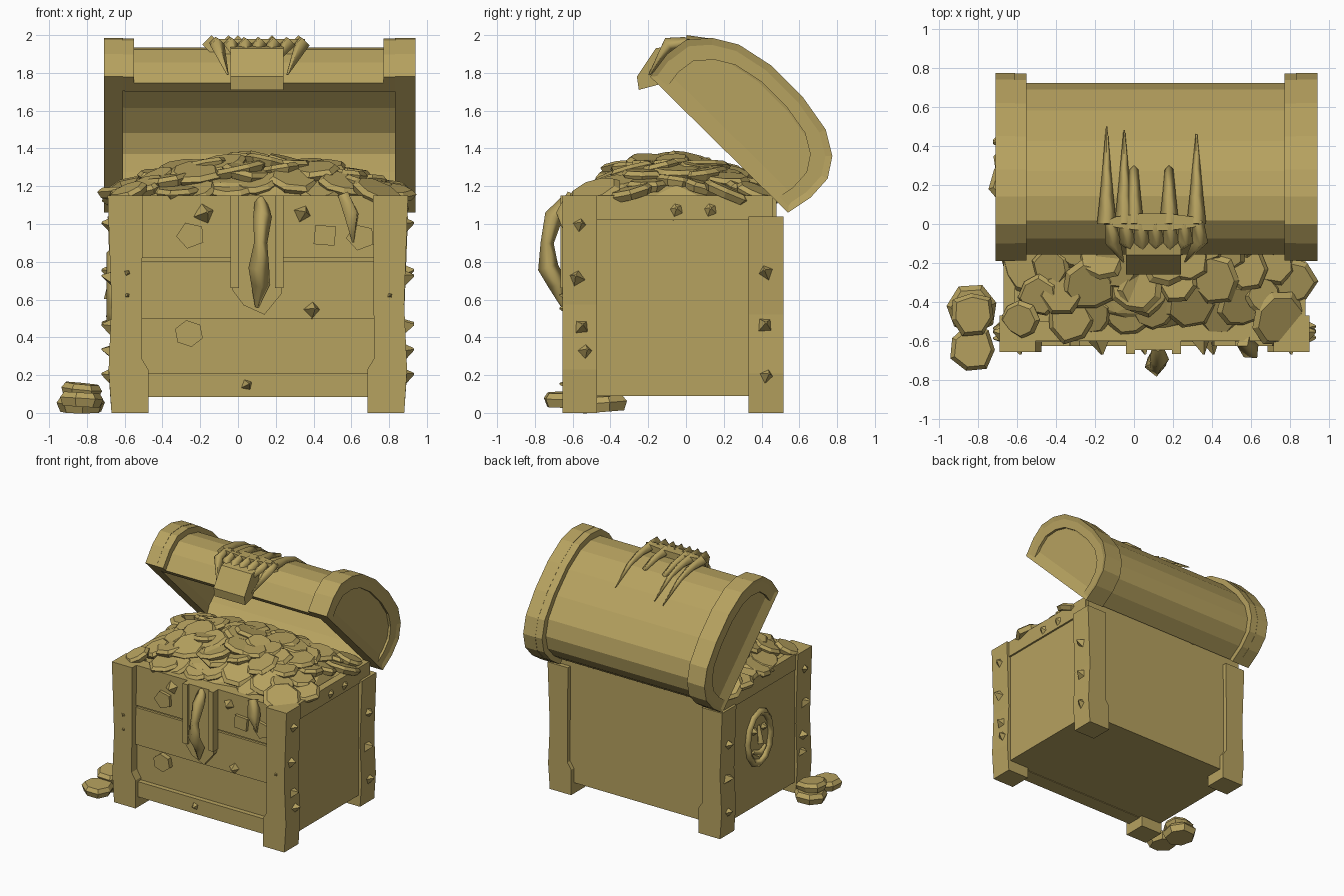
import bpy
import bmesh
import math
import random
from mathutils import Vector, Matrix

random.seed(4)
default_cube = bpy.data.objects.get("Cube")
if default_cube:
    bpy.data.objects.remove(default_cube, do_unlink=True)

gold = bpy.data.materials.new("old_gold")
gold.use_nodes = True
colour = (0.47, 0.36, 0.115, 1)
gold.diffuse_color = colour
gold.node_tree.nodes["Principled BSDF"].inputs["Base Color"].default_value = colour

MIDDLE = 0.105  # centre line of the chest along x


def finish(name, bm):
    """Turn a bmesh into a flat-shaded object."""
    bmesh.ops.recalc_face_normals(bm, faces=bm.faces)
    mesh = bpy.data.meshes.new(name)
    bm.to_mesh(mesh)
    bm.free()
    mesh.materials.append(gold)
    obj = bpy.data.objects.new(name, mesh)
    bpy.context.collection.objects.link(obj)
    return obj


def prism(name, outline, axis, low, high, recess=None):
    """Extrude an outline along an axis; recess sinks a panel in both ends."""
    def place(point, depth):
        coords = list(point)
        coords.insert("xyz".index(axis), depth)
        return coords
    bm = bmesh.new()
    ends = [[bm.verts.new(place(p, d)) for p in outline] for d in (low, high)]
    caps = [bm.faces.new(ring) for ring in ends]
    for i in range(len(outline)):
        j = (i + 1) % len(outline)
        bm.faces.new((ends[0][i], ends[0][j], ends[1][j], ends[1][i]))
    bmesh.ops.recalc_face_normals(bm, faces=bm.faces)
    if recess:
        bmesh.ops.inset_individual(bm, faces=caps, thickness=recess, depth=-0.03)
    return finish(name, bm)


def box(name, x, y, z):
    return prism(name, [(x[0], y[0]), (x[1], y[0]), (x[1], y[1]), (x[0], y[1])], "z", *z)


def spike(name, base, direction, radius, length, sides=4):
    """Small crooked pyramid growing out of a surface."""
    bm = bmesh.new()
    turn = Vector(direction).to_track_quat("Z", "Y").to_matrix().to_4x4()
    spin = Matrix.Rotation(random.uniform(0, math.pi), 4, "Z")
    bmesh.ops.create_cone(bm, cap_ends=True, segments=sides, radius1=radius, radius2=radius * 0.1,
                          depth=length, matrix=Matrix.Translation(base) @ turn @ spin)
    return finish(name, bm)


def tube(name, points, radii, cyclic=False):
    """Faceted strand with a varying thickness."""
    curve = bpy.data.curves.new(name, "CURVE")
    curve.dimensions = "3D"
    curve.bevel_depth = 1
    curve.bevel_resolution = 0
    curve.use_fill_caps = True
    spline = curve.splines.new("POLY")
    spline.points.add(len(points) - 1)
    spline.use_cyclic_u = cyclic
    for node, point, radius in zip(spline.points, points, radii):
        node.co = (*point, 1)
        node.radius = radius
    curve.materials.append(gold)
    obj = bpy.data.objects.new(name, curve)
    bpy.context.collection.objects.link(obj)
    return obj


def coin(name, centre, radius, tilt, thickness=0.055):
    """Rough thick coin with a chamfered, uneven rim."""
    bm = bmesh.new()
    sides = random.choice((7, 8, 9))
    wobble = [random.uniform(0.88, 1.08) for _ in range(sides)]
    rings = []
    for height, scale in ((-0.5, 0.85), (0.1, 1), (0.5, 0.82)):
        rings.append([bm.verts.new((radius * scale * w * math.cos(i * math.tau / sides),
                                    radius * scale * w * math.sin(i * math.tau / sides),
                                    height * thickness)) for i, w in enumerate(wobble)])
    bm.faces.new(rings[0])
    bm.faces.new(rings[-1])
    for lower, upper in zip(rings, rings[1:]):
        for i in range(sides):
            j = (i + 1) % sides
            bm.faces.new((lower[i], lower[j], upper[j], upper[i]))
    lean = Matrix.Rotation(tilt[0], 4, "X") @ Matrix.Rotation(tilt[1], 4, "Y")
    spin = Matrix.Rotation(random.uniform(0, math.tau), 4, "Z")
    bm.transform(Matrix.Translation(centre) @ lean @ spin)
    return finish(name, bm)


# Chest body with planks and bottom rail
box("chest_body", (-0.66, 0.865), (-0.585, 0.48), (0.09, 1.14))
box("front_bottom_rail", (-0.5, 0.72), (-0.625, -0.5), (0.085, 0.21))
box("front_middle_plank", (-0.52, 0.73), (-0.605, -0.5), (0.5, 0.805))
box("front_top_plank", (-0.52, 0.73), (-0.6, -0.5), (0.82, 1.15))
for side, x in (("left", 0.82), ("right", -0.67)):
    box(side + "_rim", (x, x + 0.06), (-0.5, 0.46), (1.02, 1.15))

# Corner posts with wider feet
post = [(-0.69, 1), (-0.505, 1), (-0.51, 0.25), (-0.475, 0.2), (-0.475, 0),
        (-0.67, 0), (-0.685, 0.2), (-0.67, 0.5)]
for side, sign in (("right", 1), ("left", -1)):
    for end, height, y in (("front", 1.15, (-0.655, -0.47)), ("back", 1.04, (0.33, 0.515))):
        outline = [(MIDDLE + sign * (px - MIDDLE), pz * height) for px, pz in post]
        prism(f"{end}_{side}_post", outline, "y", *y)

# Open lid: hollow barrel between two end bands
arch = [(-0.19, 1.78), (-0.10, 1.90), (0, 1.975), (0.14, 1.985), (0.28, 1.95), (0.45, 1.84),
        (0.62, 1.67), (0.74, 1.5), (0.775, 1.36), (0.75, 1.24), (0.66, 1.14), (0.54, 1.06)]
hub = Vector((0.19, 1.41))


def scaled_arch(scale):
    return [tuple(hub + (Vector(p) - hub) * scale) for p in arch]


prism("lid_barrel", scaled_arch(0.91) + scaled_arch(0.79)[::-1], "x", -0.6, 0.83)
for side, rim, cap in (("right", (-0.70, -0.55), (-0.71, -0.61)),
                       ("left", (0.77, 0.93), (0.83, 0.94))):
    prism(side + "_lid_band", scaled_arch(0.995) + scaled_arch(0.8)[::-1], "x", *rim)
    prism(side + "_lid_end", arch, "x", *cap, recess=0.11)

# Lid clasp with ragged ornament and strands running over the barrel
prism("lid_clasp", [(-0.25, 1.71), (-0.26, 1.78), (-0.16, 1.93), (-0.05, 1.95), (-0.1, 1.75)],
      "x", -0.04, 0.24)
ornament = [(MIDDLE + 0.25 * math.cos(a * math.tau / 10), 0.01 + 0.045 * math.sin(a * math.tau / 10))
            for a in range(10)]
prism("clasp_crown", ornament, "z", 1.9, 1.98)
for i in range(7):
    x = -0.12 + i * 0.075
    reach = 0.12 if i % 2 else 0.19
    tube("crown_fang", [(x, 0, 1.96), (x + 0.01, -0.09, 1.95), (x * 0.7 + 0.03, -0.08 - reach * 0.6, 1.98 - reach)],
         (0.03, 0.04, 0.005))
for x, back in ((-0.14, 0.5), (-0.05, 0.48), (0.0, 0.25), (0.18, 0.22), (0.32, 0.46)):
    tube("lid_strand", [(x, 0, 1.95), (x, 0.14, 1.945), (x, 0.28, 1.905), (x, back, 1.915 - back * 0.28)],
         (0.05, 0.035, 0.022, 0.004))

# Lock strap and hanging hook
prism("lock_strap", [(-0.04, 1.15), (-0.03, 0.65), (0.03, 0.57), (0.14, 0.52), (0.23, 0.63), (0.24, 1.15)],
      "y", -0.645, -0.57)
for x in (-0.02, 0.215):
    box("strap_edge", (x - 0.02, x + 0.025), (-0.665, -0.6), (0.66, 1.15))
tube("lock_hook", [(0.12, -0.63, 1.13), (0.13, -0.70, 1.04), (0.12, -0.735, 0.9), (0.11, -0.73, 0.77),
                   (0.12, -0.68, 0.68), (0.1, -0.65, 0.56)], (0.03, 0.05, 0.035, 0.055, 0.05, 0.01))

# Heap of coins on a low mound
bm = bmesh.new()
bmesh.ops.create_icosphere(bm, subdivisions=2, radius=1)
bm.transform(Matrix.Translation((MIDDLE, -0.05, 1.13)) @ Matrix.Diagonal((0.75, 0.5, 0.17, 1)))
finish("coin_mound", bm)
for column in range(9):
    for row in range(7):
        u = (column - 4) / 4 + random.uniform(-0.1, 0.1)
        v = (row - 3) / 3 + random.uniform(-0.12, 0.12)
        height = 1.165 + 0.165 * max(0, 1 - u * u) ** 0.6 * max(0, 1 - v * v) ** 0.6
        tilt = (-v * 0.3 + random.uniform(-0.22, 0.22), u * 0.2 + random.uniform(-0.22, 0.22))
        coin("heap_coin", (MIDDLE + u * 0.65, -0.06 + v * 0.39, height),
             random.uniform(0.1, 0.15), tilt)

# Coins fallen on the floor
coin("floor_coin", (-0.83, -0.44, 0.045), 0.13, (0.08, 0), 0.08)
coin("floor_coin", (-0.83, -0.64, 0.07), 0.13, (0, 0.06), 0.075)
coin("floor_coin", (-0.83, -0.46, 0.12), 0.12, (0.05, 0.1), 0.07)

# Front patches and splinters
for x, z, sides in ((-0.25, 0.94, 5), (0.46, 0.94, 4), (-0.26, 0.42, 6), (0.65, 0.93, 5)):
    patch = [(x + 0.078 * math.cos(k * math.tau / sides + 0.7), z + 0.072 * math.sin(k * math.tau / sides + 0.7))
             for k in range(sides)]
    prism("front_patch", patch, "y", -0.625, -0.57)
for x, z, size in ((-0.17, 1.06, 0.06), (0.05, 0.15, 0.05), (0.4, 0.55, 0.05), (0.35, 1.06, 0.05),
                   (-0.59, 0.74, 0.06), (-0.59, 0.62, 0.05), (0.8, 0.62, 0.05)):
    spike("front_splinter", (x, -0.63, z), (0.2, -1, 0.1), size, 0.08)
tube("front_drip", [(0.56, -0.6, 1.15), (0.6, -0.65, 1.05), (0.61, -0.62, 0.9)], (0.04, 0.05, 0.005))

# Splinters along the outer faces of the posts
for sign in (-1, 1):
    x = MIDDLE + sign * 0.79
    for y, z in ((-0.56, 1), (-0.58, 0.72), (-0.55, 0.46), (-0.53, 0.33), (0.42, 0.75), (0.42, 0.47), (0.43, 0.2)):
        spike("post_splinter", (x, y, z), (sign, random.uniform(-0.3, 0.3), 0.2), 0.06, 0.075)
for y in (-0.05, 0.13):
    spike("rim_splinter", (0.88, y, 1.08), (1, 0, 0.2), 0.06, 0.05, 5)

# Oval face emblem on the right side
ring = [(-0.665, 0.15 * math.cos(a * math.tau / 12), 0.64 + 0.21 * math.sin(a * math.tau / 12)) for a in range(12)]
tube("emblem_ring", ring, [0.03] * 12, cyclic=True)
for y in (-0.06, 0.06):
    spike("emblem_eye", (-0.67, y, 0.71), (-1, 0, 0), 0.045, 0.05, 5)
tube("emblem_nose", [(-0.66, 0, 0.74), (-0.68, 0, 0.6)], (0.015, 0.03))
tube("emblem_mouth", [(-0.665, -0.08, 0.55), (-0.67, 0, 0.51), (-0.665, 0.08, 0.55)], (0.015, 0.03, 0.015))
